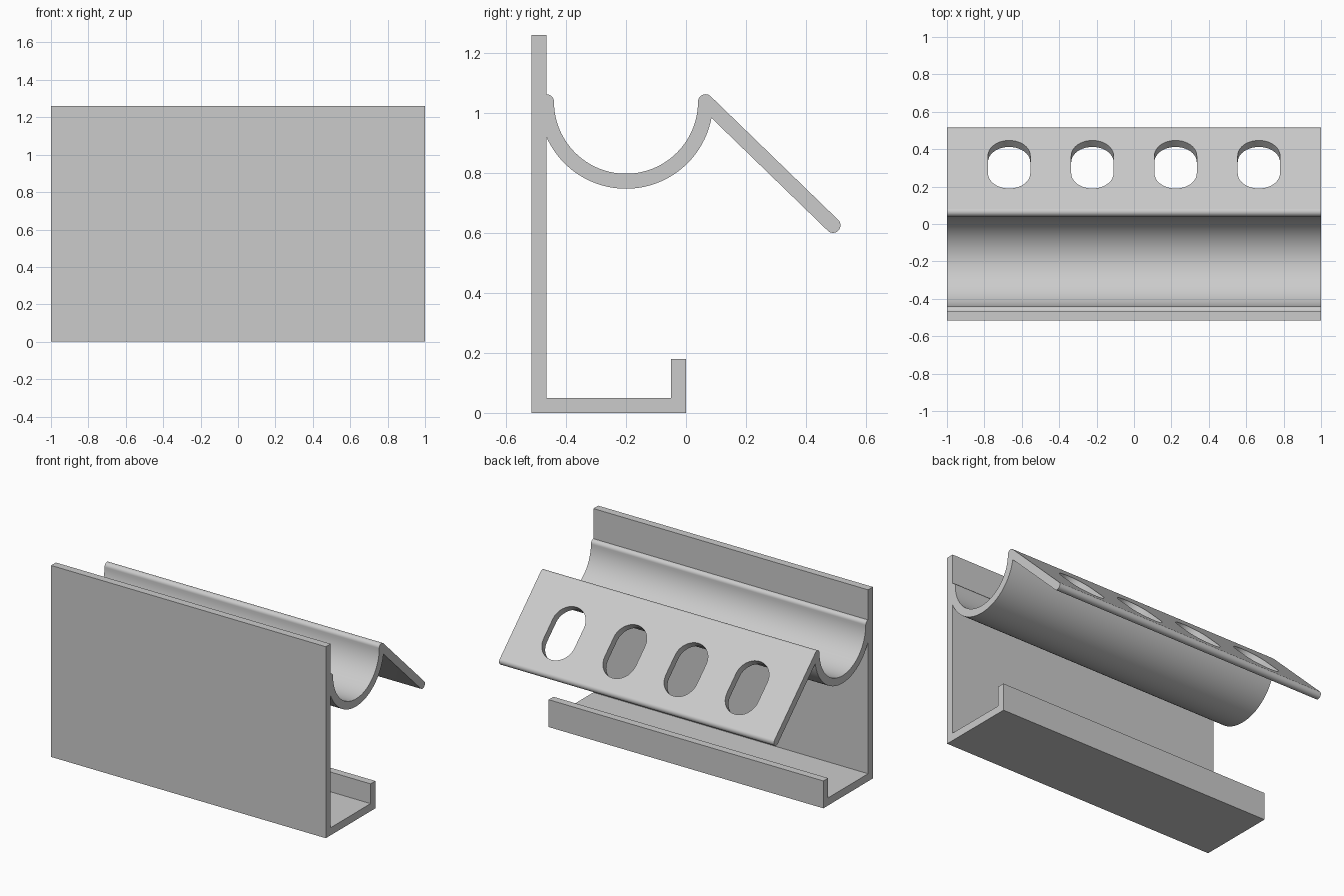
import bpy, bmesh
from math import pi, sin, cos, atan2, sqrt, radians
from mathutils import Vector, Matrix

cube = bpy.data.objects.get("Cube")
if cube:
    bpy.data.objects.remove(cube, do_unlink=True)

grey = bpy.data.materials.new("light grey")
grey.use_nodes = True
colour = (0.6, 0.6, 0.6, 1)
grey.diffuse_color = colour
grey.node_tree.nodes["Principled BSDF"].inputs["Base Color"].default_value = colour


def arc(centre, radius, start, end, steps):
    """Points along an arc, both ends included."""
    return [centre + radius * Vector((cos(a), sin(a)))
            for a in (start + (end - start) * i / steps for i in range(steps + 1))]


def prism(name, outline, depth, matrix):
    """Extrude a 2D outline by depth, centred on its plane, then place it."""
    bm = bmesh.new()
    face = bm.faces.new([bm.verts.new((p.x, p.y, -depth / 2)) for p in outline])
    new = bmesh.ops.extrude_face_region(bm, geom=[face])["geom"]
    bmesh.ops.translate(bm, vec=(0, 0, depth),
                        verts=[v for v in new if isinstance(v, bmesh.types.BMVert)])
    bmesh.ops.recalc_face_normals(bm, faces=bm.faces)
    bm.transform(matrix)
    mesh = bpy.data.meshes.new(name)
    bm.to_mesh(mesh)
    bm.free()
    mesh.materials.append(grey)
    obj = bpy.data.objects.new(name, mesh)
    bpy.context.collection.objects.link(obj)
    return obj


# Main measures, in the (y, z) plane of the profile
back, inner, t = -0.515, -0.465, 0.05
r = t / 2
trough = Vector((-0.2, 1.037))
mid = 0.265
peak = trough + Vector((mid, 0))
tip = Vector((0.49, 0.625))
along = (tip - peak).normalized()
normal = Vector((-along.y, along.x))
tilt = atan2(normal.y, normal.x)

# Where the underside of the sloping plate meets the outside of the trough
outer = mid + r
q = peak - r * normal - trough
b = q.dot(along)
joint = q + along * (-b + sqrt(b * b - q.length_squared + outer ** 2))
wall_angle = -pi + atan2(sqrt(outer ** 2 - mid ** 2), mid)

# Wall, floor and lip
outline = [Vector(p) for p in (
    (back, 0), (0, 0), (0, 0.18), (-t, 0.18), (-t, t), (inner, t))]
# Trough outside, rounded plate tip, rounded peak, trough inside, rounded rim
outline += arc(trough, outer, wall_angle, atan2(joint.y, joint.x), 48)
outline += arc(tip, r, tilt - pi, tilt, 14)
outline += arc(peak, r, tilt, pi, 12)
outline += arc(trough, mid - r, 0, -pi, 56)[1:]
outline += arc(Vector((inner, trough.y)), r, 0, pi / 2, 8)[1:]
outline += [Vector((inner, 1.26)), Vector((back, 1.26))]

# Profile plane (y, z) swept along x
sweep = Matrix(((0, 0, 1, 0), (1, 0, 0, 0), (0, 1, 0, 0), (0, 0, 0, 1)))
rail = prism("slotted_rail", outline, 2, sweep)

# Row of rounded slots through the sloping plate
radius, half = 0.113, 0.066
slot = (arc(Vector((0, half)), radius, 0, pi, 20)
        + arc(Vector((0, -half)), radius, pi, 2 * pi, 20))
centre = peak.lerp(tip, 0.555)
bpy.context.view_layer.objects.active = rail
rail.select_set(True)
for i in range(4):
    x = (i - 1.5) * 0.445
    place = Matrix(((1, 0, 0, x),
                    (0, -along.x, normal.x, centre.x),
                    (0, -along.y, normal.y, centre.y),
                    (0, 0, 0, 1)))
    cutter = prism("slot_cutter", slot, 0.14, place)
    # The placement mirrors the shape, so turn its faces outward again
    bm = bmesh.new()
    bm.from_mesh(cutter.data)
    bmesh.ops.recalc_face_normals(bm, faces=bm.faces)
    bm.to_mesh(cutter.data)
    bm.free()
    cutter.hide_render = True
    cut = rail.modifiers.new("slot", 'BOOLEAN')
    cut.operation = 'DIFFERENCE'
    cut.solver = 'EXACT'
    cut.object = cutter
    bpy.ops.object.modifier_apply(modifier=cut.name)
    bpy.data.objects.remove(cutter, do_unlink=True)

# Smooth curves, crisp edges, flat plates
bpy.ops.object.shade_smooth_by_angle(angle=radians(30))
weighted = rail.modifiers.new("flat_plates", 'WEIGHTED_NORMAL')
weighted.keep_sharp = True
